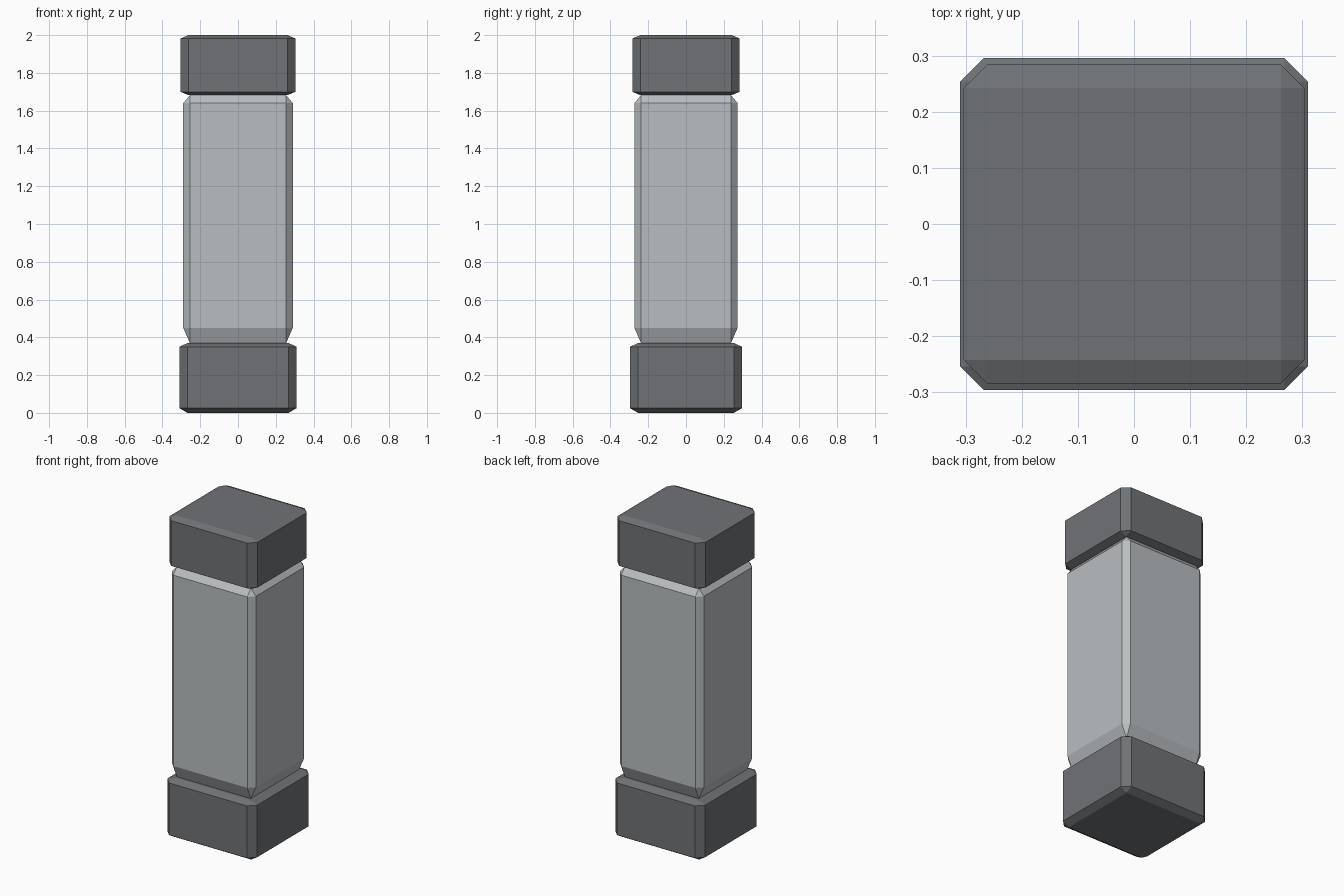
import bpy
import bmesh

default = bpy.data.objects.get("Cube")
if default:
    bpy.data.objects.remove(default, do_unlink=True)


def make_material(name, rgb):
    mat = bpy.data.materials.new(name)
    mat.use_nodes = True
    color = (*rgb, 1.0)
    mat.diffuse_color = color
    mat.node_tree.nodes["Principled BSDF"].inputs["Base Color"].default_value = color
    return mat


def chamfered_block(name, mat, hx, hy, chamfer, heights):
    """Box with cut vertical edges and sloped ends; heights run from bottom to top."""
    bm = bmesh.new()
    ix, iy = hx - chamfer, hy - chamfer
    corners = [(-ix, -iy), (ix, -iy), (ix, iy), (-ix, iy)]
    ring = [(-ix, -hy), (ix, -hy), (hx, -iy), (hx, iy),
            (ix, hy), (-ix, hy), (-hx, iy), (-hx, -iy)]
    outlines = (corners, ring, ring, corners)
    bottom, low, high, top = [[bm.verts.new((x, y, z)) for x, y in outline]
                              for outline, z in zip(outlines, heights)]

    # Flat ends and vertical walls
    bm.faces.new(bottom)
    bm.faces.new(top)
    for i in range(8):
        j = (i + 1) % 8
        bm.faces.new((low[i], low[j], high[j], high[i]))

    # Sloped end bands with a triangle at each corner
    for end, rim in ((bottom, low), (top, high)):
        for i in range(4):
            bm.faces.new((end[i], end[(i + 1) % 4], rim[2 * i + 1], rim[2 * i]))
            bm.faces.new((end[i], rim[2 * i], rim[2 * i - 1]))

    bmesh.ops.recalc_face_normals(bm, faces=bm.faces)
    mesh = bpy.data.meshes.new(name)
    bm.to_mesh(mesh)
    bm.free()
    mesh.materials.append(mat)
    obj = bpy.data.objects.new(name, mesh)
    bpy.context.collection.objects.link(obj)
    return obj


dark_grey = make_material("dark grey", (0.16, 0.17, 0.18))
light_grey = make_material("light grey", (0.49, 0.515, 0.53))

# Base, column and top cap
chamfered_block("base", dark_grey, 0.31, 0.296, 0.042, (0, 0.025, 0.35, 0.37))
chamfered_block("column", light_grey, 0.29, 0.273, 0.035, (0.37, 0.45, 1.64, 1.682))
chamfered_block("top_cap", dark_grey, 0.304, 0.284, 0.042, (1.682, 1.70, 1.982, 2))
